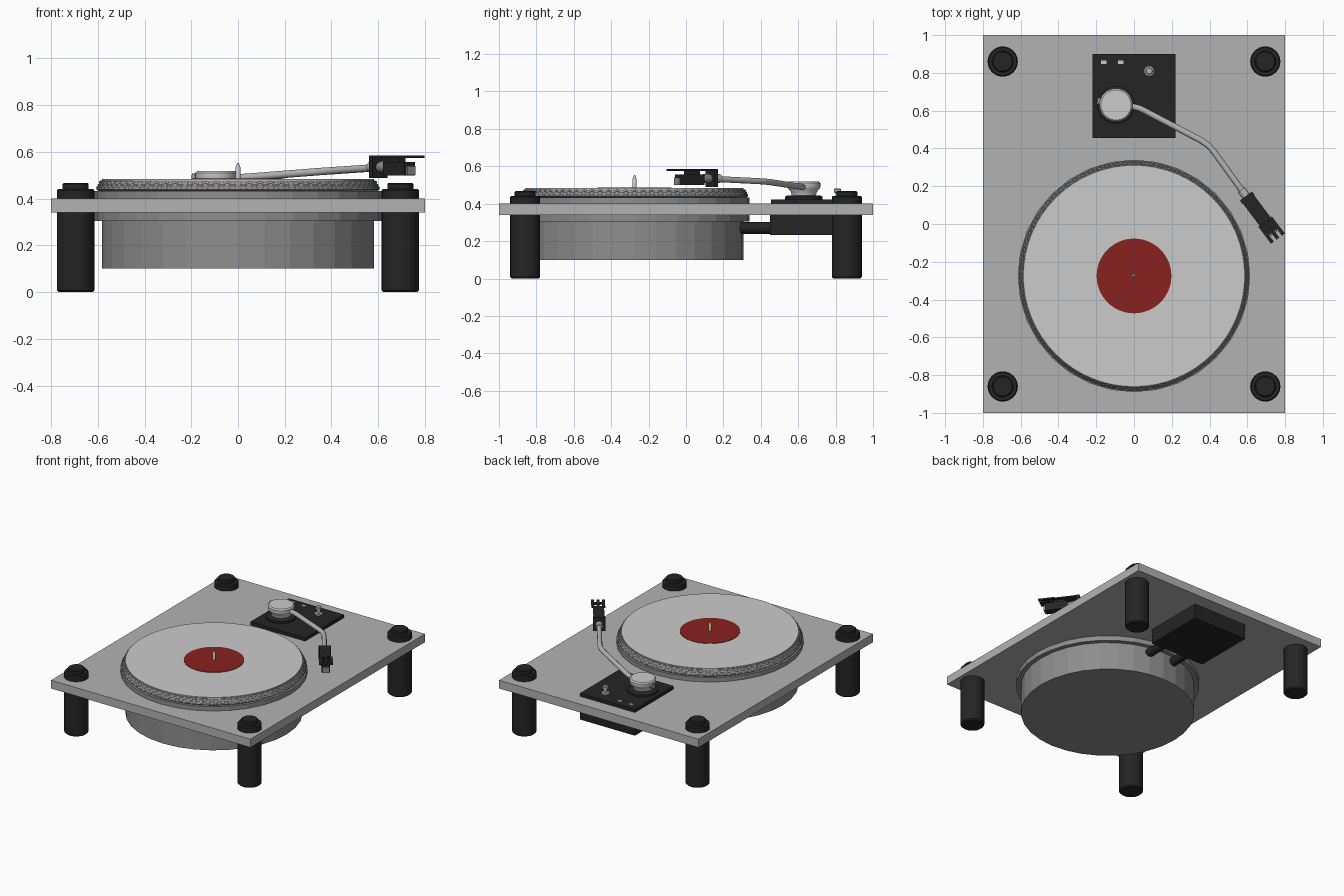
import bpy, bmesh
from math import sin, cos, pi, atan2
from mathutils import Vector, Matrix

if "Cube" in bpy.data.objects:
    bpy.data.objects.remove(bpy.data.objects["Cube"])


def material(name, rgb):
    m = bpy.data.materials.new(name)
    m.diffuse_color = (*rgb, 1)
    m.use_nodes = True
    m.node_tree.nodes["Principled BSDF"].inputs["Base Color"].default_value = m.diffuse_color
    return m


BLACK = material("black", (0.018, 0.018, 0.018))
RED = material("red", (0.25, 0.016, 0.013))
PALE = material("pale_grey", (0.6, 0.6, 0.6))
STEEL = material("steel", (0.27, 0.27, 0.27))
MID = material("mid_grey", (0.45, 0.45, 0.45))


def finish(name, bm, mat=None, smooth=False, matrix=None):
    bmesh.ops.recalc_face_normals(bm, faces=bm.faces)
    me = bpy.data.meshes.new(name)
    bm.to_mesh(me)
    bm.free()
    ob = bpy.data.objects.new(name, me)
    bpy.context.collection.objects.link(ob)
    if matrix:
        ob.matrix_world = matrix
    if mat:
        me.materials.append(mat)
    if smooth:
        bpy.ops.object.select_all(action='DESELECT')
        ob.select_set(True)
        bpy.context.view_layer.objects.active = ob
        bpy.ops.object.shade_smooth_by_angle(angle=0.6)
    return ob


def box(name, lo, hi, mat=None, matrix=None):
    bm = bmesh.new()
    lo, hi = Vector(lo), Vector(hi)
    size = hi - lo
    bmesh.ops.create_cube(bm, size=1, matrix=Matrix.Translation((lo + hi) / 2)
                          @ Matrix.Diagonal((*size, 1)))
    return finish(name, bm, mat, matrix=matrix)


def lathe(name, profile, centre, n=32, mat=None, smooth=False, matrix=None):
    """Closed solid of revolution from (radius, z) pairs, capped at both ends."""
    bm = bmesh.new()
    rings = [[bm.verts.new((centre[0] + r * cos(2 * pi * i / n),
                            centre[1] + r * sin(2 * pi * i / n), z)) for i in range(n)]
             for r, z in profile]
    for a, b in zip(rings, rings[1:]):
        for i in range(n):
            j = (i + 1) % n
            bm.faces.new((a[i], a[j], b[j], b[i]))
    bm.faces.new(rings[0])
    bm.faces.new(rings[-1])
    return finish(name, bm, mat, smooth, matrix)


# Plinth and feet
box("plinth", (-0.8, -1, 0.34), (0.8, 1, 0.4), MID)
for sx, a in ((-1, "left"), (1, "right")):
    for sy, b in ((-1, "front"), (1, "back")):
        c = (sx * 0.695, sy * 0.86)
        lathe(f"{b}_{a}_leg", [(0.072, 0), (0.08, 0.008), (0.08, 0.34)], c, 32, BLACK, True)
        lathe(f"{b}_{a}_leg_cap",
              [(0.08, 0.4), (0.08, 0.435), (0.074, 0.442), (0.056, 0.442),
               (0.056, 0.462), (0.05, 0.468)], c, 32, BLACK, True)

# Motor drum, collar and platter
P = (0, -0.275)
lathe("motor_drum", [(0.583, 0.1), (0.583, 0.33)], P, 32, STEEL)
lathe("platter_collar", [(0.615, 0.305), (0.615, 0.432)], P, 32, STEEL)
lathe("platter", [(0.592, 0.43), (0.607, 0.44), (0.588, 0.477), (0.583, 0.477)], P, 64, STEEL)
lathe("record_mat", [(0.583, 0.476), (0.583, 0.484)], P, 64, PALE, True)
lathe("centre_label", [(0.198, 0.484), (0.198, 0.487)], P, 48, RED)
lathe("spindle", [(0.011, 0.48), (0.011, 0.532), (0.003, 0.553)], P, 16, PALE, True)

# Strobe dots around the slanted platter rim
bm = bmesh.new()
for row in range(3):
    z = 0.447 + row * 0.0115
    r = 0.607 - (z - 0.44) * 0.51
    for k in range(80):
        t = 2 * pi * (k + 0.5 * (row % 2)) / 80
        m = (Matrix.Translation((P[0] + r * cos(t), P[1] + r * sin(t), z))
             @ Matrix.Rotation(t, 4, 'Z') @ Matrix.Diagonal((0.004, 0.018, 0.006, 1)))
        bmesh.ops.create_icosphere(bm, subdivisions=1, radius=1, matrix=m)
finish("strobe_dots", bm, MID)

# Tonearm base, with the control box hanging below the plinth
box("tonearm_plate", (-0.22, 0.455, 0.4), (0.22, 0.9, 0.423), BLACK)
box("control_box", (-0.22, 0.45, 0.232), (0.22, 0.9, 0.34), BLACK)
for x in (-0.09, 0.11):
    m = Matrix.Translation((x, 0.46, 0.27)) @ Matrix.Rotation(pi / 2, 4, 'X')
    lathe("cable_tube", [(0.031, 0), (0.031, 0.19)], (0, 0), 20, BLACK, True, m)
for x in (-0.16, -0.07):
    box("switch", (x - 0.015, 0.846, 0.423), (x + 0.015, 0.866, 0.43), PALE)
lathe("control_knob", [(0.027, 0.423), (0.027, 0.432), (0.012, 0.434), (0.012, 0.458),
                       (0.02, 0.462), (0.02, 0.476), (0.015, 0.48)], (0.08, 0.81), 20, MID, True)

# Tonearm pivot
V = (-0.095, 0.63)
lathe("pivot_base", [(0.1, 0.42), (0.1, 0.437), (0.088, 0.445)], V, 32, BLACK, True)
lathe("pivot_housing", [(0.065, 0.44), (0.068, 0.462), (0.085, 0.482), (0.088, 0.49),
                        (0.088, 0.51), (0.08, 0.519)], V, 32, PALE, True)
m = Matrix.Translation((-0.095, 0.63, 0.488)) @ Matrix.Rotation(2.94, 4, 'Z') \
    @ Matrix.Rotation(pi / 2, 4, 'Y')
lathe("pivot_screw", [(0.02, 0.07), (0.02, 0.102)], (0, 0), 16, STEEL, True, m)

# Bent arm tube
cu = bpy.data.curves.new("tonearm_tube", 'CURVE')
cu.dimensions = '3D'
cu.bevel_depth = 0.0165
cu.bevel_resolution = 3
cu.use_fill_caps = True
sp = cu.splines.new('POLY')
path = [(-0.06, 0.628, 0.487), (-0.01, 0.622, 0.489), (0.03, 0.612, 0.491), (0.07, 0.592, 0.494),
        (0.35, 0.445, 0.516), (0.395, 0.415, 0.519), (0.425, 0.38, 0.521), (0.6, 0.138, 0.533)]
sp.points.add(len(path) - 1)
for p, q in zip(sp.points, path):
    p.co = (*q, 1)
cu.materials.append(MID)
bpy.context.collection.objects.link(bpy.data.objects.new("tonearm_tube", cu))

# Headshell: local x runs along the shell toward its tip
H = Matrix.Translation((0.595, 0.145, 0.535)) @ Matrix.Rotation(atan2(-0.8, 0.6), 4, 'Z')
tube = H @ Matrix.Rotation(pi / 2, 4, 'Y')
box("headshell_block", (-0.004, -0.04, -0.047), (0.02, 0.04, 0.05), BLACK, H)
lathe("headshell_collar", [(0.023, -0.045), (0.023, -0.003)], (0, 0), 20, MID, True, tube)
lathe("cartridge_joint", [(0.02, 0.015), (0.026, 0.04), (0.02, 0.085)], (0, 0), 20, STEEL, True, tube)
box("headshell_top", (0, -0.037, 0.04), (0.17, 0.037, 0.05), BLACK, H)
box("headshell_bridge", (0.215, -0.045, 0.04), (0.235, 0.045, 0.05), BLACK, H)
for y in (-0.036, 0, 0.036):
    box("headshell_finger", (0.165, y - 0.0095, 0.04), (0.278, y + 0.0095, 0.05), BLACK, H)
box("cartridge", (0.08, -0.028, -0.035), (0.235, 0.028, 0.022), BLACK, H)
box("cartridge_neck", (0.1, -0.018, 0.02), (0.18, 0.018, 0.042), BLACK, H)
box("stylus_guard", (0.232, -0.022, -0.034), (0.245, 0.022, 0.005), STEEL, H)
